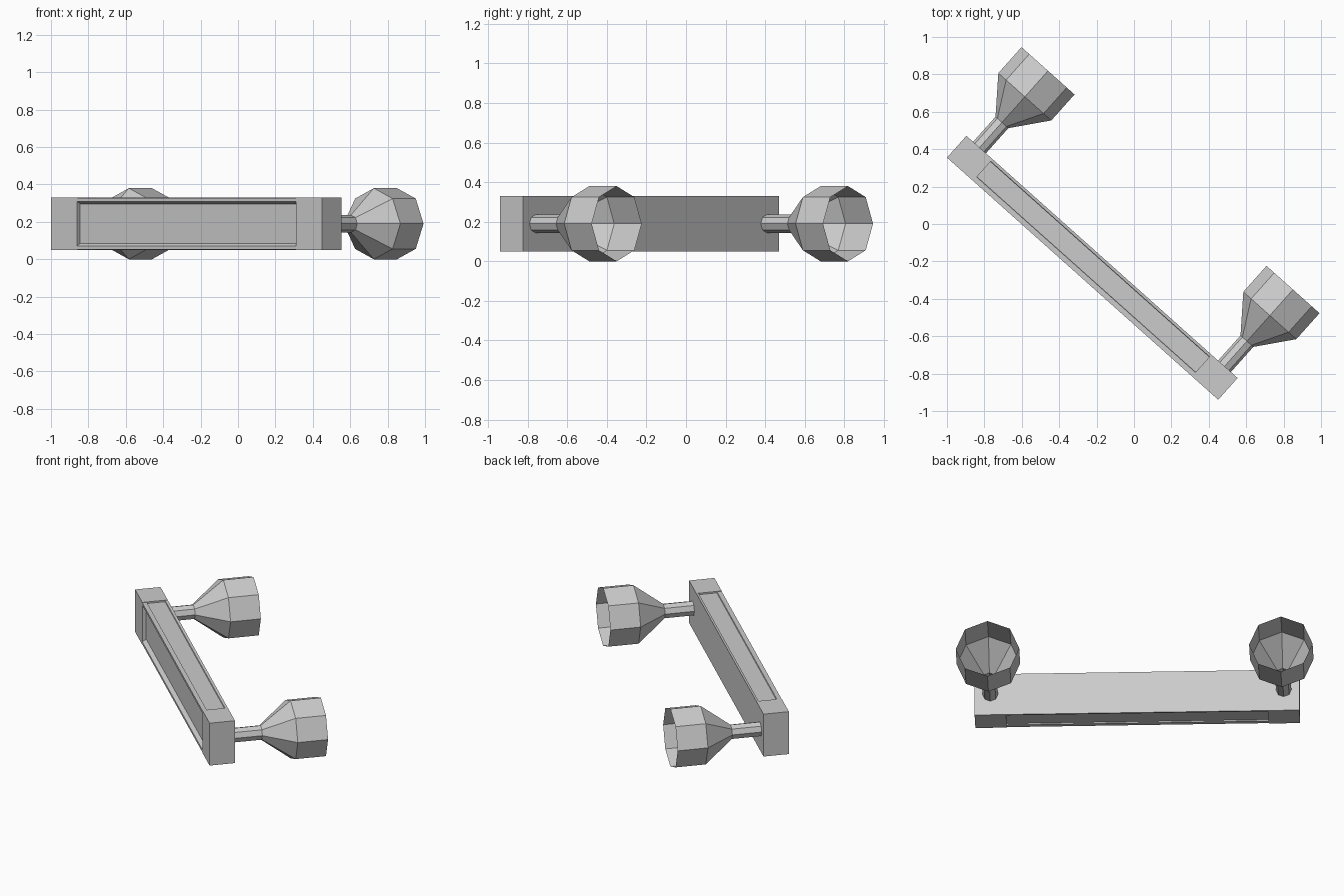
import bpy, bmesh, math
from mathutils import Matrix, Vector

cube = bpy.data.objects.get("Cube")
if cube:
    bpy.data.objects.remove(cube, do_unlink=True)

# Single grey material
grey = bpy.data.materials.new("plain_grey")
grey.use_nodes = True
grey.diffuse_color = (0.6, 0.6, 0.6, 1)
grey.node_tree.nodes["Principled BSDF"].inputs["Base Color"].default_value = (0.6, 0.6, 0.6, 1)

# Local frame: x runs along the bar, y points toward the cup openings
PLACE = Matrix.Translation((-1.0, 0.355, 0)) @ Matrix.Rotation(math.atan2(-0.666, 0.746), 4, 'Z')
LENGTH, BLOCK, DEPTH = 1.944, 0.188, 0.156
MID, HALF = 0.19, 0.14


def add_object(name, bm):
    bmesh.ops.recalc_face_normals(bm, faces=bm.faces)
    mesh = bpy.data.meshes.new(name)
    bm.to_mesh(mesh)
    bm.free()
    mesh.materials.append(grey)
    obj = bpy.data.objects.new(name, mesh)
    obj.matrix_world = PLACE
    bpy.context.collection.objects.link(obj)
    return obj


def end_block(name, x):
    bm = bmesh.new()
    bmesh.ops.create_cube(bm, size=1)
    bmesh.ops.scale(bm, vec=(BLOCK, DEPTH, 2 * HALF), verts=bm.verts)
    bmesh.ops.translate(bm, vec=(x, DEPTH / 2, MID), verts=bm.verts)
    add_object(name, bm)


def grooved_bar(name):
    # Cross-section (depth, height from middle), mirrored top to bottom
    upper = [(0.024, 0.105), (0, 0.12), (0, HALF - 0.003), (0.028, HALF - 0.003),
             (0.03, 0.13), (0.139, 0.13), (0.141, HALF - 0.003), (DEPTH, HALF)]
    section = upper + [(y, -z) for y, z in reversed(upper)]
    bm = bmesh.new()
    face = bm.faces.new([bm.verts.new((BLOCK, y, MID + z)) for y, z in section])
    result = bmesh.ops.extrude_face_region(bm, geom=[face])
    moved = [v for v in result["geom"] if isinstance(v, bmesh.types.BMVert)]
    bmesh.ops.translate(bm, vec=(LENGTH - 2 * BLOCK, 0, 0), verts=moved)
    add_object(name, bm)


def open_cup(name, x, sides=8):
    # Thin open shell: stem, flare, then straight rim
    profile = [(0.046, 0.15), (0.046, 0.336), (0.19, 0.52), (0.19, 0.706)]
    bm = bmesh.new()
    rings = []
    for radius, y in profile:
        angles = [2 * math.pi * i / sides for i in range(sides)]
        rings.append([bm.verts.new((x + radius * math.cos(a), y, MID + radius * math.sin(a)))
                      for a in angles])
    for a, b in zip(rings, rings[1:]):
        for i in range(sides):
            j = (i + 1) % sides
            bm.faces.new((a[i], a[j], b[j], b[i]))
    obj = add_object(name, bm)
    # Normals point away from the cup axis
    first = obj.data.polygons[0]
    if first.normal.dot(first.center - Vector((x, first.center.y, MID))) < 0:
        obj.data.flip_normals()


grooved_bar("grooved_bar")
for side, x in (("right", BLOCK / 2), ("left", LENGTH - BLOCK / 2)):
    end_block(side + "_end_block", x)
    open_cup(side + "_cup", x)
